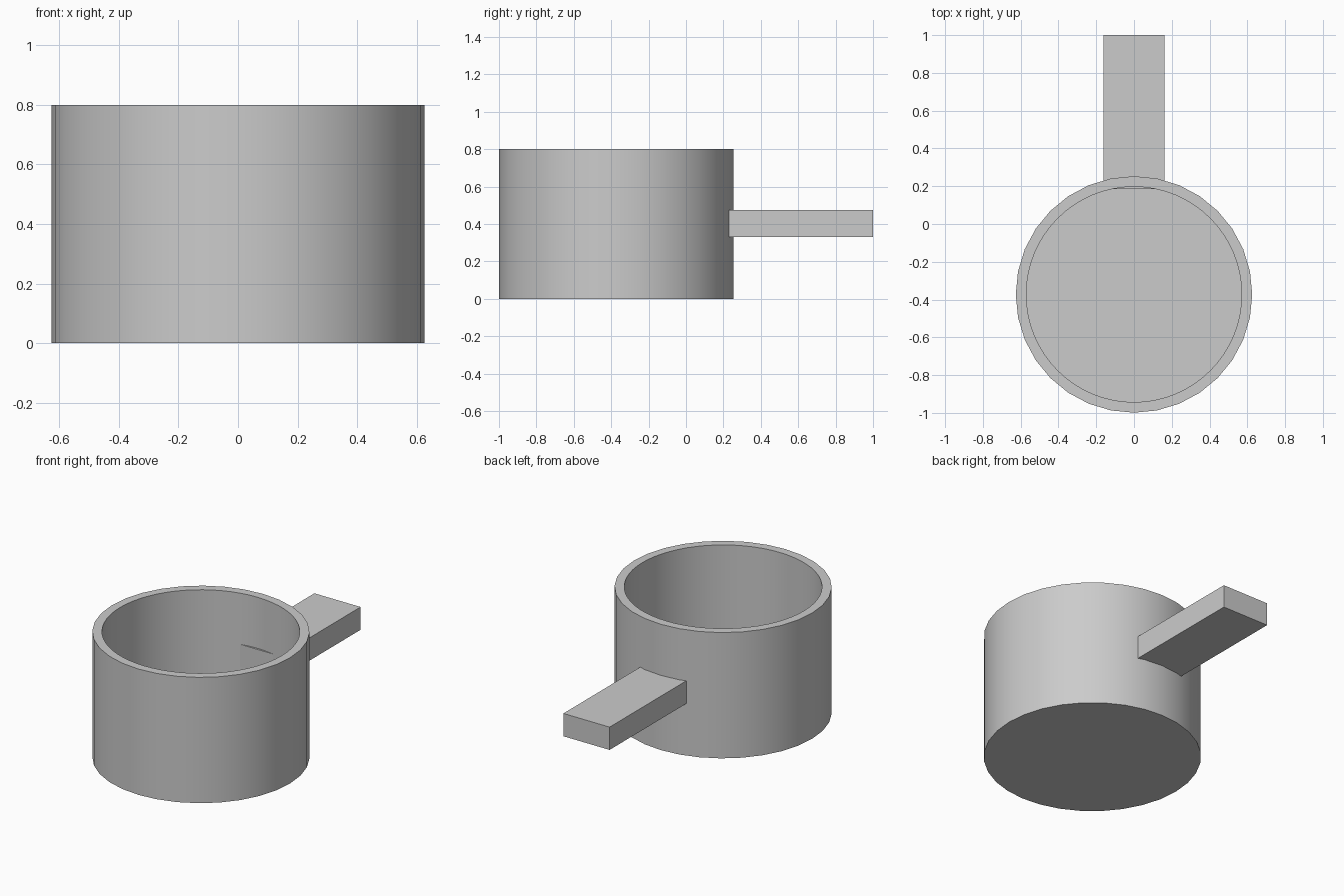
import bpy
import math

default_cube = bpy.data.objects.get("Cube")
if default_cube:
    bpy.data.objects.remove(default_cube, do_unlink=True)

CENTRE_Y = -0.373
HEIGHT = 0.8
FLOOR = 0.055

grey = bpy.data.materials.new("plain_grey")
grey.use_nodes = True
colour = (0.6, 0.6, 0.6, 1)
grey.diffuse_color = colour
grey.node_tree.nodes["Principled BSDF"].inputs["Base Color"].default_value = colour


def cylinder(name, radius, bottom, top, sides):
    bpy.ops.mesh.primitive_cylinder_add(
        vertices=sides, radius=radius, depth=top - bottom,
        location=(0, CENTRE_Y, (bottom + top) / 2))
    obj = bpy.context.object
    obj.name = name
    obj.data.materials.append(grey)
    return obj


# Cup body, hollowed from the top
cavity = cylinder("cavity_cutter", 0.57, FLOOR, HEIGHT + 0.2, 64)
cup = cylinder("cup_body", 0.626, 0, HEIGHT, 32)
hollow = cup.modifiers.new("hollow", "BOOLEAN")
hollow.operation = "DIFFERENCE"
hollow.solver = "EXACT"
hollow.object = cavity
bpy.ops.object.modifier_apply(modifier=hollow.name)
bpy.data.objects.remove(cavity, do_unlink=True)
bpy.ops.object.shade_smooth_by_angle(angle=math.radians(30))

# Straight block handle, its inner end just breaking through the wall
y_in, y_out = 0.185, 1.0
z_low, z_high = 0.33, 0.475
bpy.ops.mesh.primitive_cube_add(
    size=1, location=(0, (y_in + y_out) / 2, (z_low + z_high) / 2))
handle = bpy.context.object
handle.name = "handle"
handle.scale = (0.325, y_out - y_in, z_high - z_low)
bpy.ops.object.transform_apply(location=False, rotation=False, scale=True)
handle.data.materials.append(grey)
